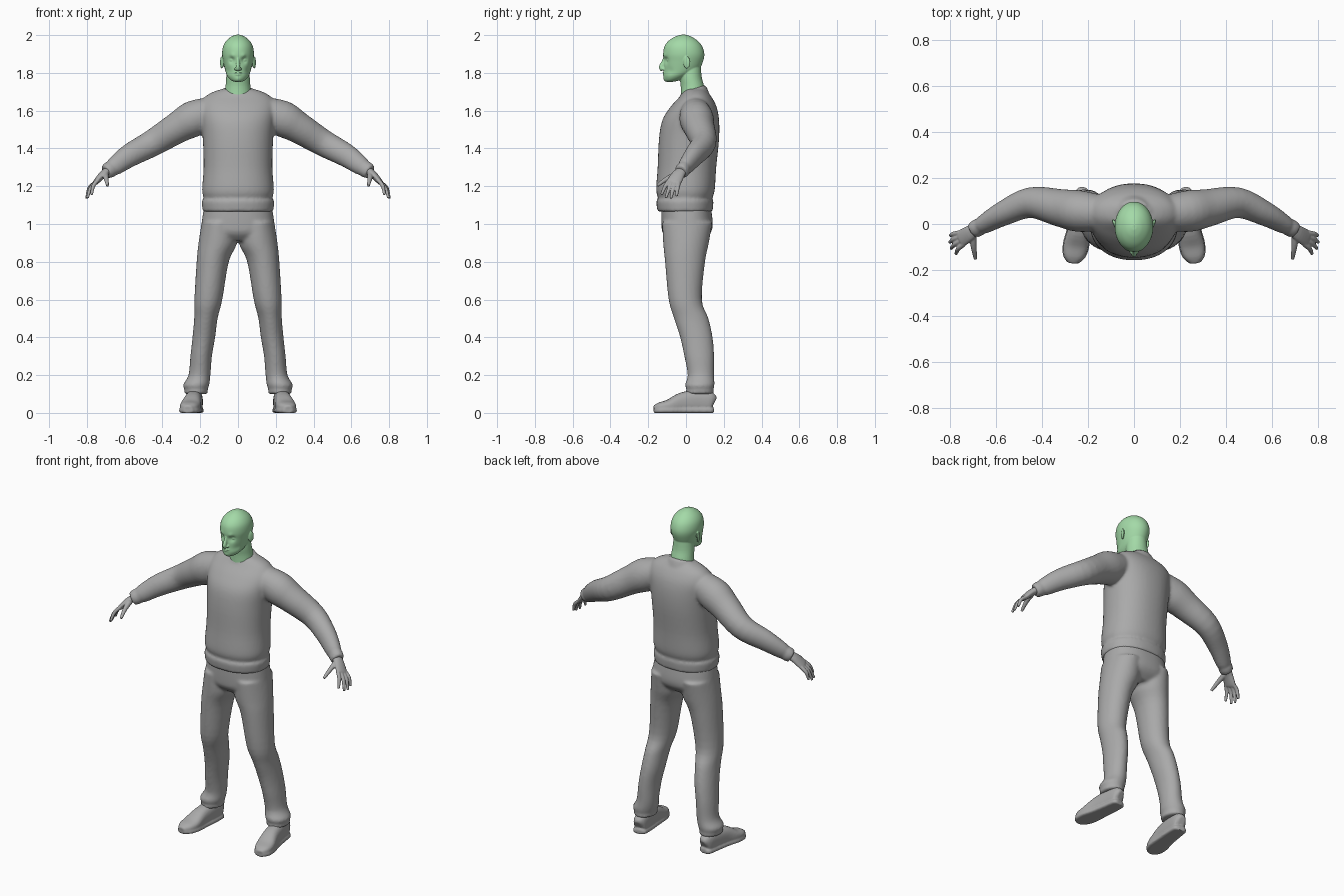
import bpy, bmesh, math
from mathutils import Vector, Matrix

cube = bpy.data.objects.get("Cube")
if cube:
    bpy.data.objects.remove(cube)

X, Y, Z = Vector((1, 0, 0)), Vector((0, 1, 0)), Vector((0, 0, 1))


def material(name, rgb):
    mat = bpy.data.materials.new(name)
    mat.use_nodes = True
    mat.diffuse_color = (*rgb, 1)
    bsdf = mat.node_tree.nodes["Principled BSDF"]
    bsdf.inputs["Base Color"].default_value = (*rgb, 1)
    bsdf.inputs["Roughness"].default_value = 0.7
    return mat


grey = material("plain grey", (0.4, 0.4, 0.4))
green = material("soft green", (0.37, 0.70, 0.39))


def spline(rows, steps):
    """Smooth curve through rows of (x, y, z, half width, half depth)."""
    rows = [Vector(r) for r in rows]
    out = []
    for i in range(len(rows) - 1):
        p, q = rows[i], rows[i + 1]
        before = rows[max(i - 1, 0)]
        after = rows[min(i + 2, len(rows) - 1)]
        m, n = (q - before) / 2, (after - p) / 2
        for k in range(steps):
            t = k / steps
            out.append(p + m * t + (3 * (q - p) - 2 * m - n) * t**2
                       + (2 * (p - q) + m + n) * t**3)
    return out + [rows[-1]]


def tube(bm, rows, ref=X, flat=False, mirror=False, sides=32, power=2, steps=4):
    """Closed loft of rounded sections; flat keeps every section level."""
    samples = spline(rows, steps)
    for side in (1, -1) if mirror else (1,):
        rings = []
        for i, row in enumerate(samples):
            ahead = samples[min(i + 1, len(samples) - 1)].copy()
            behind = samples[max(i - 1, 0)]
            along = Z if flat else Vector((ahead - behind)[:3]).normalized()
            u = (ref - along * ref.dot(along)).normalized()
            v = along.cross(u)
            ring = []
            for k in range(sides):
                a = math.tau * k / sides
                c, s = math.cos(a), math.sin(a)
                c = math.copysign(abs(c) ** (2 / power), c)
                s = math.copysign(abs(s) ** (2 / power), s)
                p = Vector(row[:3]) + u * row[3] * c + v * row[4] * s
                ring.append(bm.verts.new((p.x * side, p.y, p.z)))
            rings.append(ring)
        for low, high in zip(rings, rings[1:]):
            for k in range(sides):
                j = (k + 1) % sides
                bm.faces.new((low[k], low[j], high[j], high[k]))
        bm.faces.new(rings[0])
        bm.faces.new(rings[-1])


def ball(bm, place, size, tilt=0, mirror=False):
    for side in (1, -1) if mirror else (1,):
        m = (Matrix.Translation((place[0] * side, *place[1:]))
             @ Matrix.Rotation(tilt * side, 4, "Z") @ Matrix.Diagonal((*size, 1)))
        bmesh.ops.create_uvsphere(bm, u_segments=20, v_segments=12, radius=1, matrix=m)


def push(bm, place, radius, y):
    """Soft symmetric dent or swelling along y."""
    for v in bm.verts:
        d = Vector((abs(v.co.x), v.co.y, v.co.z)) - Vector(place)
        v.co.y += y * math.exp(-(d.length / radius) ** 2)


def finish(name, bm, mat, voxel, smooth):
    """Fuse the overlapping lofts into one soft surface."""
    bmesh.ops.recalc_face_normals(bm, faces=bm.faces)
    mesh = bpy.data.meshes.new(name)
    bm.to_mesh(mesh)
    bm.free()
    mesh.materials.append(mat)
    for p in mesh.polygons:
        p.use_smooth = True
    ob = bpy.data.objects.new(name, mesh)
    bpy.context.collection.objects.link(ob)
    fuse = ob.modifiers.new("fuse", "REMESH")
    fuse.mode = "VOXEL"
    fuse.voxel_size = voxel
    fuse.use_smooth_shade = True
    soften = ob.modifiers.new("soften", "SMOOTH")
    soften.factor = 0.5
    soften.iterations = smooth


# Sweater: body with hem band, sleeves with cuffs, tilted collar
bm = bmesh.new()
tube(bm, [(0, -.005, 1.065, .187, .146), (0, -.006, 1.12, .191, .151),
          (0, -.004, 1.135, .181, .143), (0, -.003, 1.18, .19, .155),
          (0, .005, 1.3, .182, .155), (0, .016, 1.45, .186, .159),
          (0, .025, 1.55, .195, .15), (0, .04, 1.62, .2, .122),
          (0, .05, 1.67, .178, .087), (0, .05, 1.7, .13, .062),
          (0, .05, 1.715, .08, .05)], flat=True, sides=48, power=2.2)
tube(bm, [(.1, .045, 1.61, .07, .07), (.23, .055, 1.56, .09, .095),
          (.32, .07, 1.51, .082, .083), (.45, .093, 1.43, .067, .071),
          (.57, .045, 1.365, .053, .062), (.65, 0, 1.308, .041, .05),
          (.668, -.01, 1.296, .035, .042), (.678, -.015, 1.289, .039, .044),
          (.7, -.028, 1.275, .036, .04)], ref=Y, mirror=True)
tube(bm, [(0, .055, 1.65, .09, .078), (0, .045, 1.69, .085, .074),
          (0, .037, 1.715, .076, .069)])
finish("sweater", bm, grey, .009, 4)

# Trousers: hips and two legs with gathered cuffs
bm = bmesh.new()
tube(bm, [(0, 0, 1.1, .178, .13), (0, .006, 1.0, .193, .136),
          (0, .003, .95, .19, .125), (0, 0, .91, .12, .085)],
     flat=True, sides=48, power=2.3)
tube(bm, [(.1, .007, 1.01, .092, .133), (.107, 0, .9, .102, .121),
          (.134, -.005, .8, .085, .106), (.157, -.004, .6, .074, .088),
          (.17, .028, .5, .062, .091), (.181, .055, .4, .06, .086),
          (.195, .07, .3, .057, .079), (.204, .079, .2, .058, .07),
          (.221, .073, .15, .069, .078), (.222, .074, .125, .062, .072),
          (.222, .073, .1, .064, .077)], flat=True, mirror=True)
finish("trousers", bm, grey, .009, 4)

# Shoes: rounded uppers on a thin sole, levelled with the ground
bm = bmesh.new()
shoe = [(.222, .146, .05, .018, .03), (.224, .13, .055, .037, .055),
        (.23, .06, .06, .043, .06), (.24, -.02, .054, .047, .054),
        (.252, -.09, .036, .054, .035), (.262, -.14, .028, .045, .027),
        (.266, -.17, .022, .02, .016)]
tube(bm, shoe, mirror=True, power=2.5)
tube(bm, [(x, y, .013, w + .004, .014) for x, y, z, w, h in shoe],
     mirror=True, power=4)
for v in bm.verts:
    v.co.z = max(v.co.z, 0)
finish("shoes", bm, grey, .006, 2)

# Hands: palm, four curved fingers and a thumb
bm = bmesh.new()
tube(bm, [(.675, -.012, 1.292, .025, .022), (.715, -.04, 1.262, .034, .02),
          (.75, -.062, 1.225, .038, .015), (.758, -.068, 1.217, .032, .01)],
     ref=Y, mirror=True)
tips = [(.775, -.13, 1.155), (.797, -.107, 1.137), (.803, -.08, 1.135), (.8, -.05, 1.147)]
for i, tip in enumerate(tips):
    knuckle = Vector((.74, -.087, 1.234)).lerp(Vector((.759, -.038, 1.217)), i / 3)
    joint = knuckle.lerp(Vector(tip), .5) + Vector((.008, 0, .008))
    tube(bm, [(*knuckle, .011, .011), (*joint, .0105, .0105), (*tip, .007, .007)],
         ref=Y, mirror=True, sides=12)
tube(bm, [(.702, -.04, 1.268, .017, .017), (.698, -.1, 1.24, .013, .013),
          (.69, -.152, 1.203, .008, .008)], mirror=True, sides=12)
finish("hands", bm, grey, .0035, 3)

# Head: skull and jaw, then sockets, brow and chin
bm = bmesh.new()
tube(bm, [(0, -.085, 1.753, .02, .02), (0, -.07, 1.763, .04, .043),
          (0, -.05, 1.785, .058, .068), (0, -.025, 1.815, .068, .092),
          (0, -.014, 1.86, .078, .104), (0, -.012, 1.9, .084, .109),
          (0, -.014, 1.94, .079, .1), (0, -.015, 1.97, .062, .077),
          (0, -.015, 1.992, .035, .043), (0, -.015, 2.002, .01, .012)],
     flat=True, sides=72, steps=6)
push(bm, (.032, -.108, 1.868), .018, .013)
push(bm, (.03, -.112, 1.89), .013, -.005)
push(bm, (.045, -.08, 1.81), .02, .006)
push(bm, (0, -.11, 1.767), .016, -.005)
# Neck
tube(bm, [(0, .04, 1.67, .074, .068), (0, .034, 1.73, .066, .062),
          (0, .024, 1.78, .062, .059), (0, .02, 1.85, .055, .058)], flat=True)
# Nose, eyes, lips and ears
tube(bm, [(0, -.11, 1.885, .007, .008), (0, -.119, 1.855, .009, .012),
          (0, -.129, 1.83, .012, .015), (0, -.122, 1.815, .012, .012)], sides=20)
ball(bm, (.012, -.121, 1.821), (.008, .009, .007), mirror=True)
ball(bm, (.032, -.088, 1.868), (.015, .014, .011), mirror=True)
ball(bm, (0, -.114, 1.801), (.022, .011, .005))
ball(bm, (0, -.113, 1.791), (.018, .011, .005))
ball(bm, (.086, .004, 1.855), (.007, .019, .033), tilt=-.35, mirror=True)
finish("head", bm, green, .0035, 3)
